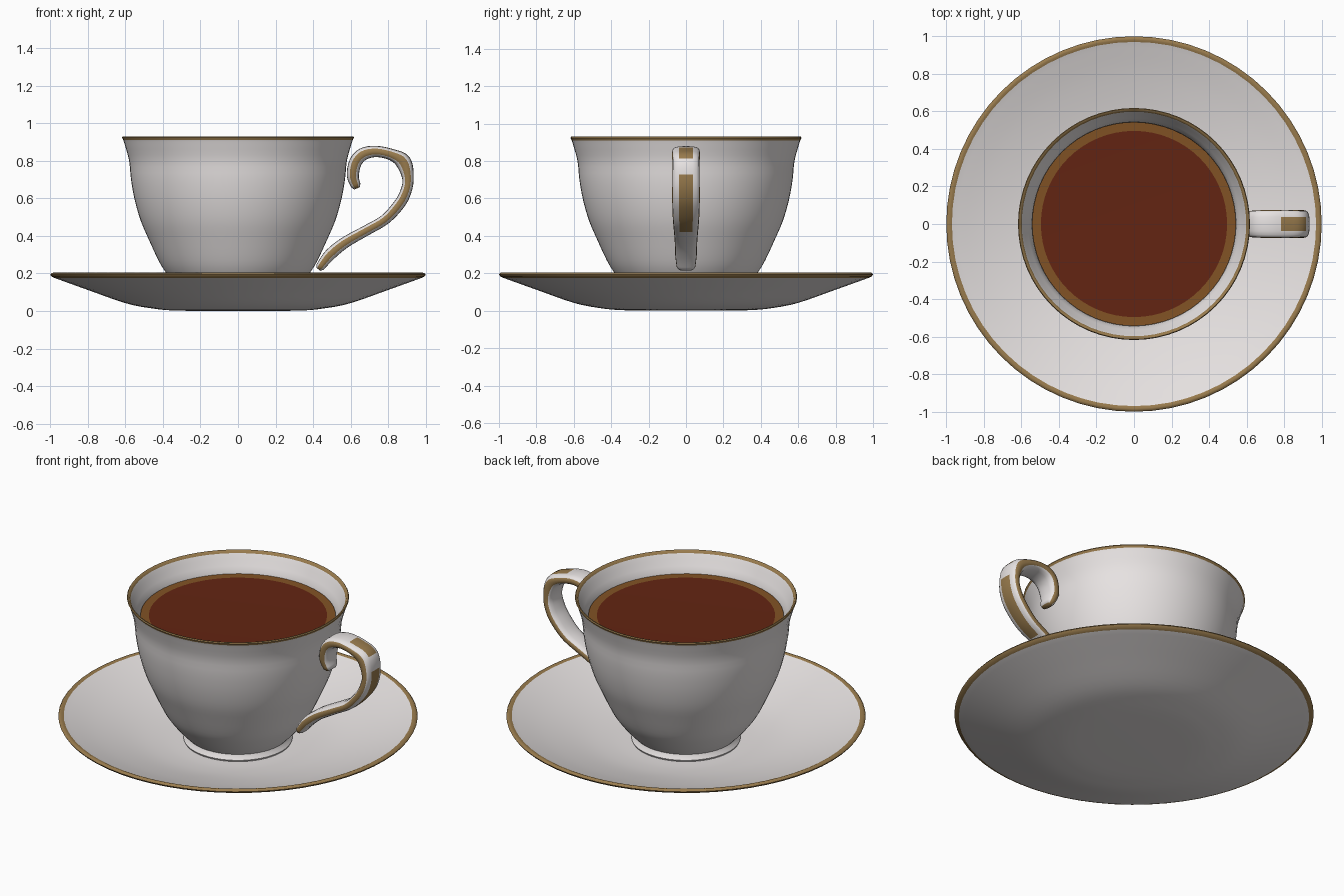
import bpy, bmesh, math

if "Cube" in bpy.data.objects:
    bpy.data.objects.remove(bpy.data.objects["Cube"])


def material(name, rgb):
    m = bpy.data.materials.new(name)
    m.diffuse_color = (*rgb, 1)
    m.use_nodes = True
    m.node_tree.nodes["Principled BSDF"].inputs["Base Color"].default_value = m.diffuse_color
    return m


WHITE = material("white_porcelain", (0.80, 0.765, 0.76))
GOLD = material("gold_trim", (0.32, 0.20, 0.075))
TEA = material("tea", (0.125, 0.018, 0.006))
TEA_EDGE = material("tea_edge", (0.22, 0.085, 0.018))


def smooth(points, steps=4):
    """Catmull-Rom curve through tuples of any length."""
    out = []
    for i in range(len(points) - 1):
        p = [points[max(0, min(len(points) - 1, i + k))] for k in (-1, 0, 1, 2)]
        for s in range(steps):
            t = s / steps
            out.append(tuple(
                0.5 * (2 * b + (c - a) * t + (2 * a - 5 * b + 4 * c - d) * t * t
                       + (3 * b - a - 3 * c + d) * t ** 3)
                for a, b, c, d in zip(*p)))
    return out + [points[-1]]


def finish(name, bm, materials, rule, angle=50):
    bmesh.ops.remove_doubles(bm, verts=bm.verts, dist=1e-5)
    bmesh.ops.recalc_face_normals(bm, faces=bm.faces)
    for f in bm.faces:
        f.material_index = rule(f)
    mesh = bpy.data.meshes.new(name)
    bm.to_mesh(mesh)
    bm.free()
    for m in materials:
        mesh.materials.append(m)
    obj = bpy.data.objects.new(name, mesh)
    bpy.context.collection.objects.link(obj)
    bpy.context.view_layer.objects.active = obj
    obj.select_set(True)
    bpy.ops.object.shade_smooth_by_angle(angle=math.radians(angle))
    obj.select_set(False)
    return obj


def lathe(name, profile, materials, rule, segments=64):
    bm = bmesh.new()
    verts = [bm.verts.new((r, 0, z)) for r, z in profile]
    edges = [bm.edges.new(pair) for pair in zip(verts, verts[1:])]
    bmesh.ops.spin(bm, geom=verts + edges, cent=(0, 0, 0), axis=(0, 0, 1),
                   angle=2 * math.pi, steps=segments)
    return finish(name, bm, materials, rule)


def radius(f):
    return f.calc_center_median().xy.length


# Saucer: shallow dish with a gold rim
under = smooth([(0, 0), (0.32, 0.002), (0.46, 0.014), (0.6, 0.042), (0.8, 0.112), (0.975, 0.175)])
upper = smooth([(0.97, 0.199), (0.8, 0.142), (0.6, 0.088), (0.45, 0.062), (0.3, 0.052), (0, 0.05)])
lathe("saucer", under + [(0.994, 0.184), (1.0, 0.194), (0.993, 0.203), (0.982, 0.204)] + upper,
      [WHITE, GOLD], lambda f: int(radius(f) > 0.968))

# Cup: foot ring, bellied wall, flared gold lip and inner wall
outer = smooth([(0.285, 0.09), (0.305, 0.11), (0.34, 0.148), (0.388, 0.21), (0.424, 0.27),
                (0.475, 0.38), (0.518, 0.48), (0.55, 0.59), (0.57, 0.70), (0.58, 0.80),
                (0.603, 0.885), (0.611, 0.911)], 3)
inner = smooth([(0.598, 0.915), (0.575, 0.87), (0.545, 0.80), (0.53, 0.65), (0.48, 0.45),
                (0.38, 0.26), (0.25, 0.15), (0, 0.13)], 3)
foot = [(0, 0.065), (0.26, 0.065), (0.27, 0.051), (0.298, 0.051), (0.303, 0.062), (0.29, 0.078)]
lathe("cup", foot + outer + [(0.618, 0.924), (0.614, 0.93), (0.606, 0.928)] + inner,
      [WHITE, GOLD], lambda f: int(f.calc_center_median().z > 0.9115))

# Tea surface with a lighter edge
lathe("tea_surface", [(0, 0.812), (0.496, 0.812), (0.543, 0.814)], [TEA, TEA_EDGE],
      lambda f: int(radius(f) > 0.49))

# Handle: scrolled strap; each point is x, z, half thickness, half width
path = smooth([(0.628, 0.668, 0.026, 0.05), (0.612, 0.72, 0.032, 0.062),
               (0.625, 0.79, 0.034, 0.07), (0.665, 0.835, 0.034, 0.073),
               (0.735, 0.85, 0.030, 0.074), (0.82, 0.832, 0.031, 0.075),
               (0.882, 0.792, 0.042, 0.073), (0.906, 0.70, 0.030, 0.073),
               (0.888, 0.62, 0.030, 0.074), (0.848, 0.555, 0.030, 0.073),
               (0.78, 0.485, 0.028, 0.07), (0.685, 0.43, 0.028, 0.065),
               (0.57, 0.365, 0.030, 0.06), (0.49, 0.30, 0.031, 0.058),
               (0.438, 0.235, 0.024, 0.05)], 4)
N = 16


def power(v, e=0.7):
    return math.copysign(abs(v) ** e, v)


def section(bm, x, z, nx, nz, thick, width):
    ring = []
    for k in range(N):
        a = 2 * math.pi * k / N
        d = thick * power(math.cos(a))
        ring.append(bm.verts.new((x + nx * d, width * power(math.sin(a)), z + nz * d)))
    return ring


bm = bmesh.new()
trim = bm.faces.layers.int.new("trim")
rings = []
last = len(path) - 1
for i, (x, z, thick, width) in enumerate(path):
    a, b = path[max(i - 1, 0)], path[min(i + 1, last)]
    dx, dz = b[0] - a[0], b[1] - a[1]
    n = math.hypot(dx, dz)
    dx, dz = dx / n, dz / n
    ring = section(bm, x, z, -dz, dx, thick, width)
    if i in (0, last):  # rounded tips
        s = -0.016 if i == 0 else 0.016
        tip = section(bm, x + dx * s, z + dz * s, -dz, dx, thick * 0.6, width * 0.75)
        rings += [tip, ring] if i == 0 else [ring, tip]
    else:
        rings.append(ring)
for lower, higher in zip(rings, rings[1:]):
    for k in range(N):
        j = (k + 1) % N
        f = bm.faces.new((lower[k], lower[j], higher[j], higher[k]))
        c = f.calc_center_median()
        side = k in (3, 4, 11, 12)
        back_patch = k in (0, N - 1) and c.x > 0.68 and 0.42 < c.z < 0.74
        top_patch = k in (0, N - 1) and 0.78 < c.x < 0.915 and c.z > 0.80
        f[trim] = int(side or back_patch or top_patch)
for cap in (rings[0], rings[-1]):
    bm.faces.new(cap)[trim] = 1
finish("handle", bm, [WHITE, GOLD], lambda f: f[trim], 60)
